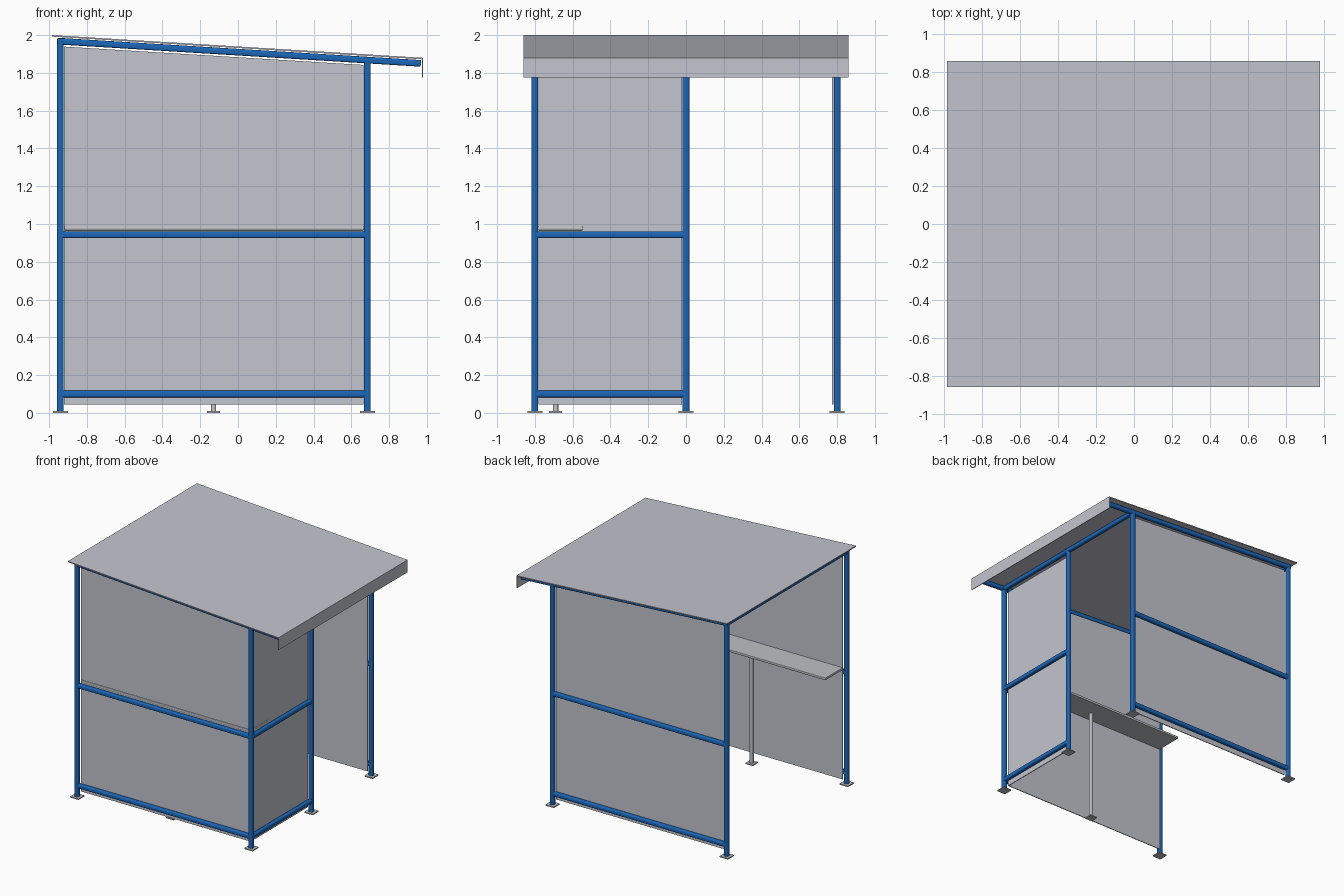
import bpy, bmesh, math
from mathutils import Vector, Matrix

old = bpy.data.objects.get("Cube")
if old:
    bpy.data.objects.remove(old, do_unlink=True)


def material(name, rgb):
    m = bpy.data.materials.new(name)
    m.use_nodes = True
    col = (*rgb, 1)
    m.diffuse_color = col
    m.node_tree.nodes["Principled BSDF"].inputs["Base Color"].default_value = col
    return m


BLUE = material("blue paint", (0.011, 0.135, 0.48))
PANEL = material("pale grey sheet", (0.55, 0.56, 0.62))
STEEL = material("grey steel", (0.52, 0.53, 0.56))

TUBE = 0.035
LEFT, RIGHT = 0.685, -0.94      # post lines in x
FRONT, MID, BACK = -0.8, 0.0, 0.8


def roof_z(x):
    return 2.0 - 0.0612 * (x + 0.985)


def finish(bm, name, mat):
    bmesh.ops.recalc_face_normals(bm, faces=bm.faces)
    me = bpy.data.meshes.new(name)
    bm.to_mesh(me)
    bm.free()
    me.materials.append(mat)
    ob = bpy.data.objects.new(name, me)
    bpy.context.scene.collection.objects.link(ob)
    return ob


def tube(name, a, b, mat=BLUE, size=TUBE):
    """Square tube with rounded long edges from a to b."""
    a, b = Vector(a), Vector(b)
    d = b - a
    bm = bmesh.new()
    bmesh.ops.create_cube(bm, size=1)
    bmesh.ops.scale(bm, vec=(size, size, d.length), verts=bm.verts)
    long_edges = [e for e in bm.edges
                  if abs(e.verts[0].co.z - e.verts[1].co.z) > d.length / 2]
    bmesh.ops.bevel(bm, geom=long_edges, offset=size * 0.25, segments=3,
                    profile=0.5, affect='EDGES')
    z = d.normalized()
    side = Vector((0, 1, 0)) if abs(z.y) < 0.9 else Vector((0, 0, 1))
    x = side.cross(z).normalized()
    y = z.cross(x)
    rot = Matrix((x, y, z)).transposed().to_4x4()
    bm.transform(Matrix.Translation((a + b) / 2) @ rot)
    ob = finish(bm, name, mat)
    bpy.ops.object.select_all(action='DESELECT')
    ob.select_set(True)
    bpy.context.view_layer.objects.active = ob
    bpy.ops.object.shade_smooth_by_angle(angle=math.radians(40))
    return ob


def box(name, lo, hi, mat):
    lo, hi = Vector(lo), Vector(hi)
    bm = bmesh.new()
    bmesh.ops.create_cube(bm, size=1)
    for v in bm.verts:
        v.co = (lo + hi) / 2 + v.co * (hi - lo)
    return finish(bm, name, mat)


def prism(name, profile, y0, y1, mat):
    """Extrude an x-z outline along y."""
    bm = bmesh.new()
    face = bm.faces.new([bm.verts.new((x, y0, z)) for x, z in profile])
    out = bmesh.ops.extrude_face_region(bm, geom=[face])
    verts = [v for v in out["geom"] if isinstance(v, bmesh.types.BMVert)]
    bmesh.ops.translate(bm, vec=(0, y1 - y0, 0), verts=verts)
    return finish(bm, name, mat)


def foot(name, x, y, half):
    box(name, (x - half, y - half, 0), (x + half, y + half, 0.009), STEEL)


# Posts and base plates
posts = {"front_left": (LEFT, FRONT), "middle_left": (LEFT, MID),
         "back_left": (LEFT, BACK), "front_right": (RIGHT, FRONT),
         "back_right": (RIGHT, BACK)}
for label, (x, y) in posts.items():
    tube(label + "_post", (x, y, 0.005), (x, y, roof_z(x) - 0.015))
    foot(label + "_base_plate", x, y, 0.039)

# Wall rails
for label, z in (("lower", 0.1), ("middle", 0.943)):
    for side, y in (("front", FRONT), ("back", BACK)):
        tube(f"{side}_{label}_rail", (RIGHT, y, z), (LEFT, y, z))
    tube(f"left_{label}_rail", (LEFT, FRONT, z), (LEFT, MID, z))

# Sloping rafters and level roof beams
for side, y in (("front", FRONT), ("back", BACK)):
    tube(side + "_rafter", (RIGHT - 0.015, y, roof_z(RIGHT - 0.015) - 0.03),
         (0.968, y, roof_z(0.968) - 0.03))
for side, x in (("left", LEFT), ("right", RIGHT)):
    z = roof_z(x) - 0.03
    tube(side + "_roof_beam", (x, FRONT, z), (x, BACK, z))

# Wall sheets, set just inside the frame
x0, x1, base = RIGHT + 0.02, LEFT - 0.02, 0.045
outline = [(x0, base), (x1, base), (x1, roof_z(x1) - 0.057), (x0, roof_z(x0) - 0.057)]
prism("front_wall_sheet", outline, -0.78, -0.773, PANEL)
prism("back_wall_sheet", outline, 0.773, 0.78, PANEL)
box("left_wall_sheet", (0.658, FRONT + 0.02, base), (0.665, MID - 0.02, 1.835), PANEL)

# Roof sheet and drop fascia
e0, e1, t = -0.985, 0.98, 0.008
prism("roof_sheet", [(e0, roof_z(e0) - t), (e1, roof_z(e1) - t),
                     (e1, roof_z(e1)), (e0, roof_z(e0))], -0.86, 0.86, PANEL)
box("roof_fascia", (0.974, -0.86, 1.775), (0.98, 0.86, roof_z(e1) - 0.001), PANEL)

# Shelf with its support leg
shelf = box("shelf", (-0.92, -0.785, 0.966), (0.668, -0.545, 0.987), STEEL)
bevel = shelf.modifiers.new("soft_edges", 'BEVEL')
bevel.width = 0.005
bevel.segments = 2
tube("shelf_leg", (-0.13, -0.69, 0.005), (-0.13, -0.69, 0.967), STEEL, 0.028)
foot("shelf_leg_base_plate", -0.13, -0.69, 0.034)
